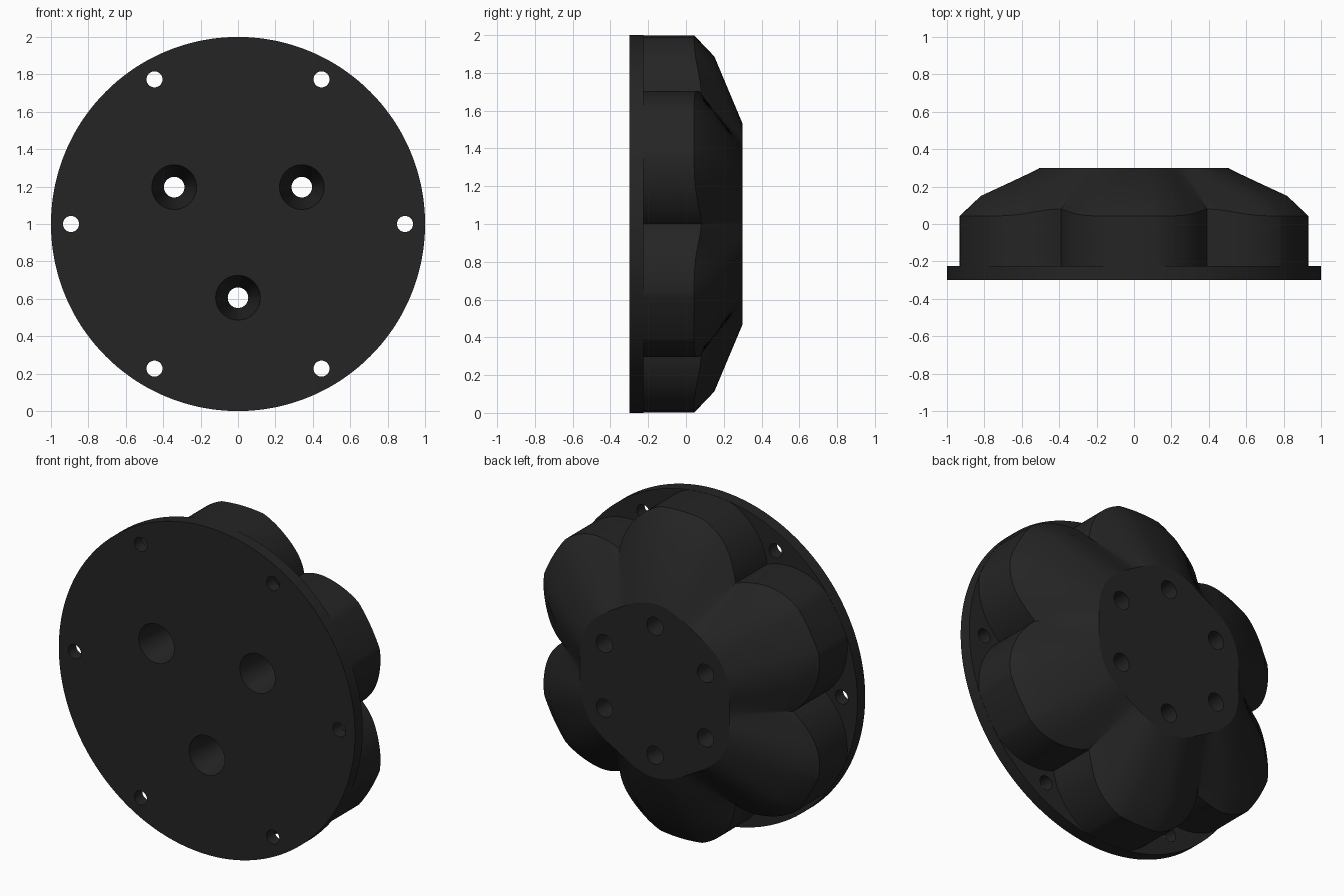
import bpy, bmesh, math
from mathutils import Matrix

if "Cube" in bpy.data.objects:
    bpy.data.objects.remove(bpy.data.objects["Cube"])

mat = bpy.data.materials.new("matte_black")
mat.diffuse_color = (0.018, 0.018, 0.018, 1)
mat.use_nodes = True
mat.node_tree.nodes["Principled BSDF"].inputs["Base Color"].default_value = mat.diffuse_color

N = 360              # steps round the axis, so every lobe joint lands on a step
LOBE_C, LOBE_R = 0.62, 0.395


def lobe_wall(phi):
    """Radius of the lobed side wall, phi measured from the lobe axis."""
    r = LOBE_C * math.cos(phi) + math.sqrt(LOBE_R**2 - (LOBE_C * math.sin(phi))**2)
    return min(0.999, r)


def section(theta):
    """Radius and depth pairs from the front rim to the back cap."""
    phi = (theta - math.pi / 2 + math.pi / 6) % (math.pi / 3) - math.pi / 6
    u = (1 + math.cos(6 * phi)) / 2            # 1 on a lobe, 0 in a valley
    wall = lobe_wall(phi)
    edge_y = 0.043 + 0.037 * (1 - u)**4
    shoulder = 0.70 + 0.187 * (1 - (1 - u)**1.8)
    top = 0.505 + 0.025 * u
    return [(1, -0.3), (1, -0.225), (wall, -0.225), (wall, edge_y),
            (shoulder, 0.15), (top, 0.3)]


def new_object(name, bm):
    bmesh.ops.recalc_face_normals(bm, faces=bm.faces)
    mesh = bpy.data.meshes.new(name)
    bm.to_mesh(mesh)
    bm.free()
    mesh.materials.append(mat)
    obj = bpy.data.objects.new(name, mesh)
    bpy.context.collection.objects.link(obj)
    return obj


# flanged body with six lobes
bm = bmesh.new()
cols = []
for i in range(N):
    t = 2 * math.pi * i / N
    cols.append([bm.verts.new((r * math.cos(t), y, 1 + r * math.sin(t)))
                 for r, y in section(t)])
for i in range(N):
    a, b = cols[i], cols[(i + 1) % N]
    for k in range(len(a) - 1):
        bm.faces.new((a[k], b[k], b[k + 1], a[k + 1]))
bm.faces.new([c[0] for c in cols])
bm.faces.new([c[-1] for c in cols])
body = new_object("lobed_body", bm)

# hole cutters
cut = bmesh.new()


def add_cutter(angle, dist, y0, y1, r0, r1):
    a = math.radians(angle)
    place = Matrix.Translation((dist * math.cos(a), (y0 + y1) / 2, 1 + dist * math.sin(a)))
    bmesh.ops.create_cone(cut, cap_ends=True, segments=32, radius1=r0, radius2=r1,
                          depth=y1 - y0, matrix=place @ Matrix.Rotation(-math.pi / 2, 4, 'X'))


for k in range(6):
    add_cutter(60 * k, 0.893, -0.4, -0.1, 0.043, 0.043)      # rim holes
    if k % 2 == 0:
        # through holes narrowing from the front
        add_cutter(30 + 60 * k, 0.394, -0.32, 0.1, 0.123, 0.055)
    else:
        add_cutter(30 + 60 * k, 0.394, 0.08, 0.4, 0.055, 0.055)  # blind back holes
holes = new_object("hole_cutter", cut)

# back ends of the through holes
cut = bmesh.new()
for angle in (30, 150, 270):
    add_cutter(angle, 0.394, 0.05, 0.4, 0.055, 0.055)
bores = new_object("bore_cutter", cut)

bpy.context.view_layer.objects.active = body
body.select_set(True)
for cutter in (holes, bores):
    cutter.hide_render = True
    mod = body.modifiers.new("holes", 'BOOLEAN')
    mod.operation = 'DIFFERENCE'
    mod.solver = 'EXACT'
    mod.object = cutter
    bpy.ops.object.modifier_apply(modifier=mod.name)
    bpy.data.objects.remove(cutter)
bpy.ops.object.shade_smooth_by_angle(angle=math.radians(22))
